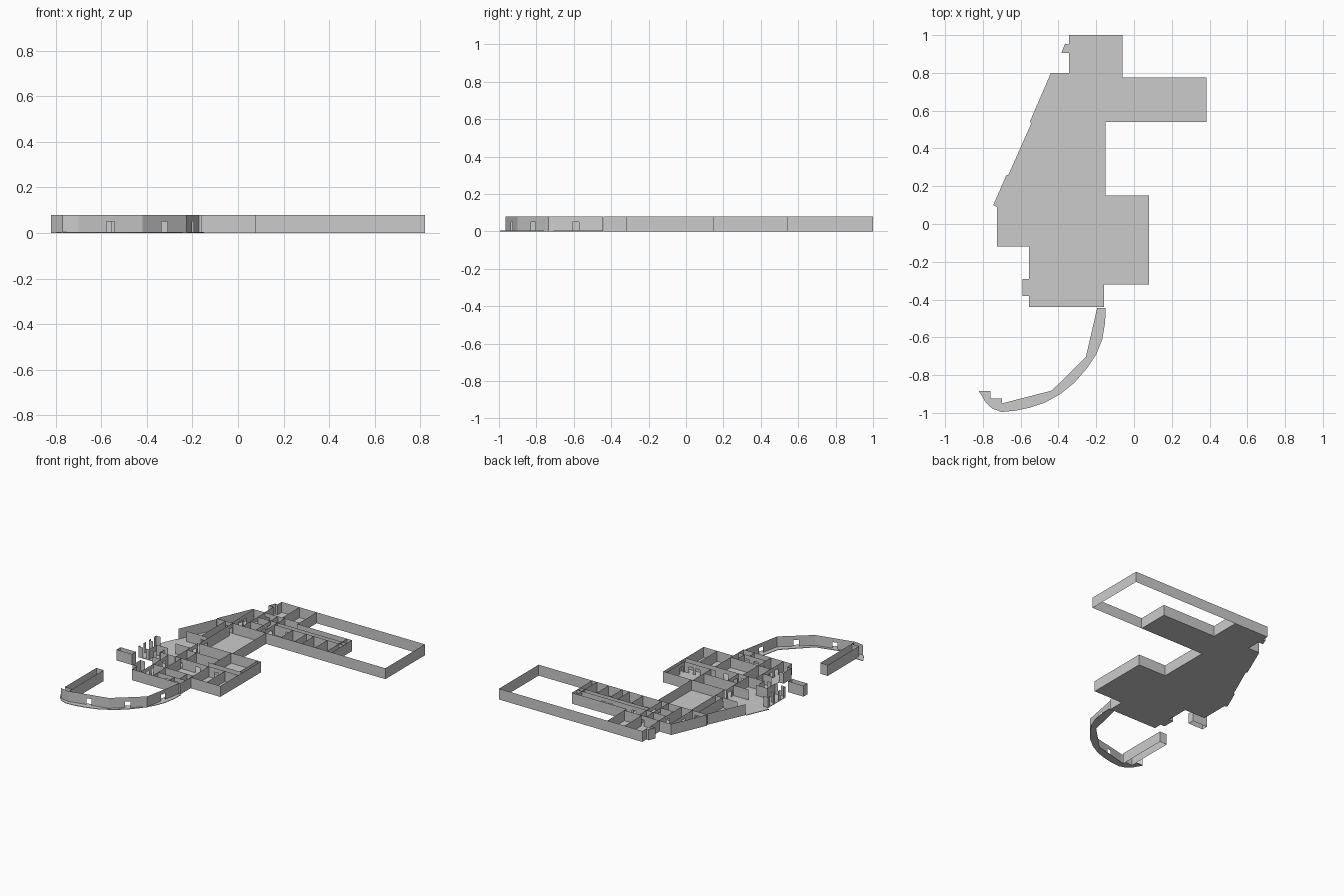
import bpy, bmesh
from mathutils import Vector

H, DOOR_H, DOOR_W, SLAB = 0.08, 0.05, 0.036, 0.004


def finish(name, bm):
    me = bpy.data.meshes.new(name)
    bm.to_mesh(me)
    bm.free()
    ob = bpy.data.objects.new(name, me)
    bpy.context.collection.objects.link(ob)
    return ob


def slab(name, outline):
    """Thin floor plate from a 2D outline."""
    bm = bmesh.new()
    f = bm.faces.new([bm.verts.new((x, y, 0)) for x, y in outline])
    ext = bmesh.ops.extrude_face_region(bm, geom=[f])
    up = [v for v in ext["geom"] if isinstance(v, bmesh.types.BMVert)]
    bmesh.ops.translate(bm, verts=up, vec=(0, 0, SLAB))
    bmesh.ops.recalc_face_normals(bm, faces=bm.faces[:])
    return finish(name, bm)


def quad(bm, a, b, z0, z1):
    bm.faces.new([bm.verts.new((p.x, p.y, z))
                  for p, z in ((a, z0), (b, z0), (b, z1), (a, z1))])


def wall(bm, a, b, doors=()):
    """Paper-thin wall from a to b; doors are fractions of its length."""
    a, b = Vector(a), Vector(b)
    half = DOOR_W / 2 / (b - a).length
    t = 0.0
    for d in doors:
        lo, hi = a.lerp(b, d - half), a.lerp(b, d + half)
        quad(bm, a.lerp(b, t), lo, 0, H)
        quad(bm, lo, hi, DOOR_H, H)
        t = d + half
    quad(bm, a.lerp(b, t), b, 0, H)


def run(name, pts):
    """Continuous wall along a path."""
    bm = bmesh.new()
    for p, q in zip(pts, pts[1:]):
        wall(bm, p, q)
    bmesh.ops.remove_doubles(bm, verts=bm.verts[:], dist=1e-5)
    return finish(name, bm)


def walls(name, segs):
    """Group of straight walls with door openings."""
    bm = bmesh.new()
    for x0, y0, x1, y1, *doors in segs:
        wall(bm, (x0, y0), (x1, y1), doors)
    return finish(name, bm)


# floor of the main building
north_edge = [(.385, .54), (.385, .775), (-.06, .775), (-.06, 1), (-.345, 1), (-.345, .95),
              (-.365, .955), (-.385, .905), (-.345, .905), (-.345, .8), (-.44, .8)]
east_edge = [(-.555, -.44), (-.16, -.44), (-.16, -.32), (.08, -.32), (.08, .15),
             (-.15, .15), (-.15, .54), (.385, .54)]
west_edge = [(-.55, .545), (-.545, .53), (-.665, .26), (-.675, .26), (-.745, .1),
             (-.725, .09), (-.725, -.12), (-.555, -.12), (-.555, -.29), (-.59, -.29),
             (-.59, -.38), (-.555, -.38)]
slab("main_floor", east_edge + north_edge[1:] + west_edge)

# outside walls
run("east_outer_wall", east_edge)
run("north_outer_wall", north_edge)
run("diagonal_outer_wall", [(-.44, .8), (-.55, .545), (-.545, .53), (-.665, .26)])
run("southwest_outer_wall", west_edge[8:] + [(-.555, -.44)])

# short piers along the open west front
walls("west_piers", [(-.725, y, -.725, y + .025) for y in (-.12, -.06, 0, .06)]
      + [(-.725, y, -.69, y) for y in (-.12, 0, .085)]
      + [(-.725 + .06 * i, -.12, -.70 + .06 * i, -.12) for i in range(3)])

# walled yard beside the north wing
run("yard_wall", [(-.06, 1), (.82, 1), (.82, .54), (.385, .54)])

# north block and wing rooms
walls("north_wing_walls", [
    (-.345, .8, -.06, .8, .08, .5),
    (-.2, .8, -.2, 1),
    (-.06, .775, -.06, .8),
    (-.34, .715, .385, .715, .36, .62, .7),
    (-.18, .68, .385, .68, .2, .95),
    *[(x, .54, x, .68) for x in (-.03, .08, .14, .25)],
    (.345, .54, .345, .775, .7),
])
walls("north_core_walls", [
    (-.235, .54, -.235, .8, .35, .6),
    (-.18, .54, -.18, .8, .35, .6),
    (-.43, .54, -.43, .8, .4, .6),
    (-.34, .54, -.34, .8, .6),
    (-.34, .63, -.235, .63),
    (-.55, .54, -.15, .54, .2),
])

# central hall
walls("hall_walls", [
    (-.42, .15, -.42, .54, .2, .95),
    (-.42, .15, -.15, .15),
    (-.48, .26, -.48, .54),
    (-.6, .26, -.42, .26, .72),
    (-.43, -.12, -.43, .15, .63, .85),
])

# south rooms
walls("south_room_walls", [
    (-.2, -.06, .08, -.06, .52, .72),
    (-.555, -.11, .08, -.11, .25, .48, .72),
    (-.16, -.06, -.16, .15),
    (-.16, -.32, -.16, -.11),
    (-.03, -.32, -.03, -.11),
    (.055, -.06, .055, .15, .15),
    (-.35, -.11, -.35, .02, .25),
    (-.43, .02, -.16, .02),
    (-.485, -.44, -.485, -.12, .25, .45, .6, .85),
    (-.385, -.44, -.385, -.11, .3),
    (-.485, -.29, -.16, -.29),
    (-.385, -.38, -.16, -.38, .35, .7),
    (-.25, -.44, -.25, -.38),
    (-.21, -.38, -.21, -.29),
])
walls("west_room_walls", [
    (-.64, -.12, -.64, -.03),
    (-.64, -.03, -.55, -.03),
    (-.555, -.2, -.485, -.2),
    (-.55, .06, -.43, .06),
    (-.555, -.12, -.555, -.06),
])

# curved passage: floor plate, faceted wall with openings
slab("curved_floor", [
    (-.15, -.445), (-.153, -.52), (-.168, -.61), (-.2, -.69), (-.25, -.765), (-.315, -.84),
    (-.39, -.9), (-.47, -.945), (-.55, -.972), (-.625, -.988), (-.7, -.995), (-.75, -.978),
    (-.785, -.945), (-.82, -.885), (-.76, -.885), (-.76, -.925), (-.7, -.925), (-.7, -.95),
    (-.435, -.882), (-.255, -.705), (-.195, -.445)])
walls("curved_wall", [
    (-.17, -.445, -.225, -.735, .5),
    (-.225, -.735, -.42, -.9, .5),
    (-.42, -.9, -.7, -.965, .5),
    (-.7, -.965, -.77, -.955),
    (-.77, -.955, -.82, -.885),
])

# long box at the end of the passage and the free-standing box
run("end_box", [(-.7, -.95), (-.7, -.56), (-.76, -.56), (-.76, -.885), (-.76, -.925), (-.7, -.925)])
run("free_box", [(-.815, -.245), (-.69, -.245), (-.69, -.2), (-.815, -.2), (-.815, -.245)])
